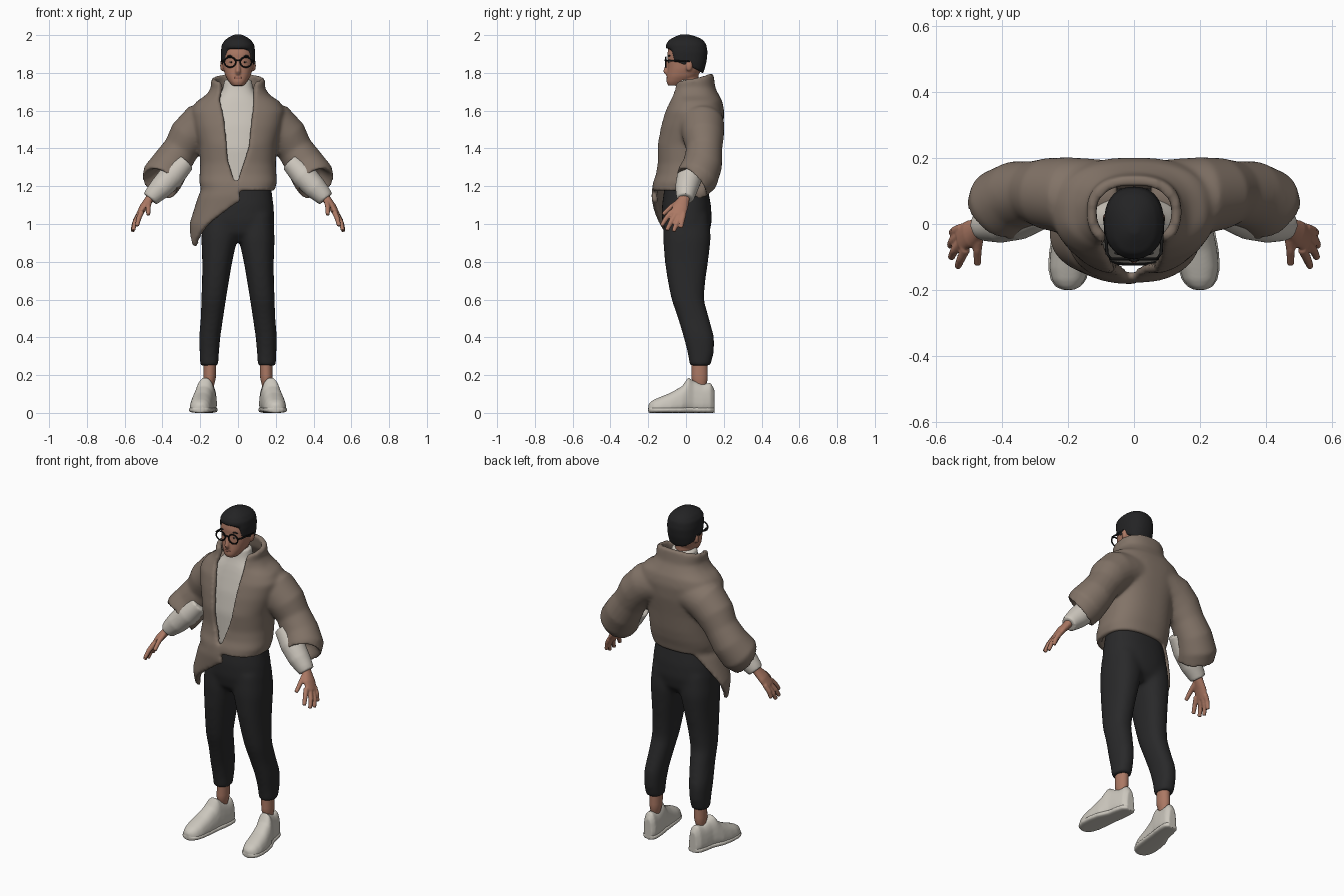
import bpy, bmesh
from math import sin, cos, asin, pi, degrees, copysign
from mathutils import Vector, Matrix

cube = bpy.data.objects.get("Cube")
if cube:
    bpy.data.objects.remove(cube)

SIDES = (("left", 1), ("right", -1))


def material(name, colour):
    mat = bpy.data.materials.new(name)
    mat.use_nodes = True
    mat.diffuse_color = (*colour, 1)
    shader = mat.node_tree.nodes["Principled BSDF"]
    shader.inputs["Base Color"].default_value = (*colour, 1)
    shader.inputs["Roughness"].default_value = 0.8
    return mat


TAUPE = material("taupe fleece", (.225, .173, .137))
CREAM = material("cream knit", (.6, .56, .5))
SHOE = material("off white leather", (.6, .57, .51))
CHARCOAL = material("charcoal cloth", (.022, .022, .023))
HAIR = material("black hair", (.017, .017, .018))
SKIN = material("brown skin", (.41, .19, .127))
LIPS = material("lip brown", (.31, .125, .09))
BLACK = material("glossy black", (.008, .008, .008))
WHITE = material("eye white", (.5, .44, .4))


def loft(bm, rings):
    """Skin a stack of equal closed rings and close both ends with strips."""
    rows = [[bm.verts.new(p) for p in ring] for ring in rings]
    n = len(rows[0])
    for a, b in zip(rows, rows[1:]):
        for i in range(n):
            j = (i + 1) % n
            bm.faces.new((a[i], a[j], b[j], b[i]))
    for row in (rows[0], rows[-1]):
        for i in range(n // 2 - 1):
            bm.faces.new((row[i], row[i + 1], row[n - 2 - i], row[n - 1 - i]))


def section(prof, z):
    """Linear lookup of a profile whose rows start with the height."""
    for lo, hi in zip(prof, prof[1:]):
        if z <= hi[0]:
            break
    k = min(1, max(0, (z - lo[0]) / (hi[0] - lo[0])))
    return [a + (b - a) * k for a, b in zip(lo[1:], hi[1:])]


def wrap(bm, prof, hem, top, thick=0, gap=None, power=2.3, side=1, steps=24, n=48):
    """Body form from rows (z, centre x, half width, front y, back y)."""
    def point(angle, v, inset):
        low, high = hem(angle), top(angle)
        z = low + (high - low) * v
        cx, rx, front, back = section(prof, z)
        s, c = [copysign(abs(f) ** (2 / power), f) for f in (sin(angle), cos(angle))]
        depth = (back - front) / 2 - inset
        return (side * (cx + (rx - inset) * s), (front + back) / 2 - depth * c, z)

    rings = []
    for k in range(steps + 1):
        v = k / steps
        if not thick:
            rings.append([point(2 * pi * i / n, v, 0) for i in range(n)])
            continue
        z = hem(0) + (top(0) - hem(0)) * v
        half = section(gap, z)[0]
        start = copysign(asin((abs(half) / section(prof, z)[1]) ** (power / 2)), half)
        angles = [start + (2 * pi - 2 * start) * i / (n - 1) for i in range(n)]
        rings.append([point(a, v, 0) for a in angles]
                     + [point(a, v, thick) for a in reversed(angles)])
    loft(bm, rings)


def tube(bm, path, side=1, n=16, tail=None):
    """Round form along rows (x, y, z, radius[, second radius]);
    tail fixes the direction of the last three rings."""
    pts = [Vector(p[:3]) for p in path]
    rings = []
    for i, p in enumerate(path):
        t = pts[min(i + 1, len(pts) - 1)] - pts[max(i - 1, 0)]
        if tail and i >= len(pts) - 3:
            t = Vector(tail)
        t.normalize()
        u = t.cross((0, 0, 1) if abs(t.y) > .9 else (0, 1, 0)).normalized()
        w = t.cross(u)
        ring = [pts[i] + u * p[3] * cos(2 * pi * k / n) + w * p[-1] * sin(2 * pi * k / n)
                for k in range(n)]
        rings.append([(side * q.x, q.y, q.z) for q in ring])
    loft(bm, rings)


def ball(bm, centre, size):
    bmesh.ops.create_uvsphere(bm, u_segments=20, v_segments=12, radius=1,
                              matrix=Matrix.Translation(centre) @ Matrix.Diagonal((*size, 1)))


def finish(bm, name, mat, voxel=0, smooth=5):
    bmesh.ops.recalc_face_normals(bm, faces=bm.faces)
    mesh = bpy.data.meshes.new(name)
    bm.to_mesh(mesh)
    bm.free()
    mesh.materials.append(mat)
    for face in mesh.polygons:
        face.use_smooth = True
    ob = bpy.data.objects.new(name, mesh)
    bpy.context.collection.objects.link(ob)
    if voxel:
        blend = ob.modifiers.new("blend", 'REMESH')
        blend.mode, blend.voxel_size, blend.use_smooth_shade = 'VOXEL', voxel, True
        soft = ob.modifiers.new("soften", 'SMOOTH')
        soft.factor, soft.iterations = .5, smooth


def level(z):
    return lambda angle: z


# Jacket: open-fronted shell with a hanging flap, plus pushed-up sleeves
def jacket_hem(angle):
    d = degrees(angle)
    return 1.175 - .3 * max(0, 1 - abs(d - 285) / (95 if d > 285 else 70))


torso = [(.88, 0, .25, -.14, .1), (1, 0, .257, -.168, .12), (1.15, 0, .21, -.183, .13),
         (1.18, 0, .194, -.18, .132), (1.22, 0, .206, -.175, .142), (1.26, 0, .203, -.16, .155),
         (1.32, 0, .2, -.152, .168), (1.42, 0, .207, -.157, .182), (1.52, 0, .235, -.138, .198),
         (1.6, 0, .25, -.115, .202), (1.65, 0, .22, -.092, .192), (1.68, 0, .17, -.085, .176),
         (1.72, 0, .142, -.082, .155), (1.76, 0, .145, -.08, .15), (1.8, 0, .134, -.072, .145)]
opening = [(1.2, -.012), (1.25, .004), (1.4, .06), (1.53, .075), (1.63, .086), (1.75, .102)]
sleeve = [(.05, .092, 1.545, .1), (.12, .09, 1.545, .108), (.2, .085, 1.52, .118),
          (.262, .092, 1.46, .109), (.302, .096, 1.395, .095), (.355, .088, 1.315, .104),
          (.398, .062, 1.25, .112), (.415, .026, 1.212, .103), (.413, .042, 1.228, .078),
          (.38, .075, 1.27, .055)]
bm = bmesh.new()
wrap(bm, torso, jacket_hem, lambda a: 1.795 - .024 * (1 + cos(a)), thick=.03,
     gap=opening, power=2.4, steps=40, n=96)
for _, s in SIDES:
    tube(bm, sleeve, s, n=32, tail=(.4, -.6, -.55))
finish(bm, "jacket", TAUPE, .009, 12)

# Roll-neck sweater and its forearms
bm = bmesh.new()
wrap(bm, [(1.2, 0, .16, -.12, .1), (1.4, 0, .17, -.12, .1), (1.52, 0, .17, -.102, .1),
          (1.6, 0, .16, -.082, .09), (1.66, 0, .125, -.066, .078), (1.69, 0, .092, -.055, .072),
          (1.72, 0, .08, -.046, .07), (1.765, 0, .072, -.04, .07)], level(1.2), level(1.765))
finish(bm, "sweater", CREAM, .01)
for name, s in SIDES:
    bm = bmesh.new()
    tube(bm, [(.28, .04, 1.33, .055), (.35, .02, 1.255, .068), (.41, .003, 1.19, .061),
              (.45, -.003, 1.15, .05), (.465, -.005, 1.132, .044)], s, n=24)
    finish(bm, name + "_sweater_cuff", CREAM, .007, 4)

# Tapered trousers
leg = [(.25, .152, .048, .02, .13), (.32, .152, .051, .008, .148), (.4, .15, .056, -.012, .15),
       (.5, .138, .059, -.042, .122), (.6, .129, .065, -.077, .094), (.7, .119, .071, -.097, .102),
       (.8, .11, .079, -.112, .117), (.93, .098, .096, -.122, .132), (1.05, .095, .09, -.115, .12)]
bm = bmesh.new()
wrap(bm, [(.905, 0, .17, -.07, .085), (.95, 0, .188, -.112, .124), (1.02, 0, .193, -.127, .137),
          (1.1, 0, .188, -.127, .132), (1.22, 0, .172, -.11, .11)], level(.905), level(1.22))
for _, s in SIDES:
    wrap(bm, leg, level(.25), level(1.05), side=s)
finish(bm, "trousers", CHARCOAL, .011, 12)

# Ankles, shoes and soles
last = [(-.2, .2, .014, .042), (-.19, .2, .037, .056), (-.17, .199, .052, .07),
        (-.135, .197, .062, .085), (-.08, .192, .064, .107), (-.02, .183, .061, .142),
        (.012, .174, .055, .188), (.04, .165, .051, .17), (.09, .158, .049, .152),
        (.13, .153, .043, .16), (.15, .15, .026, .125)]


def shoe_ring(row, s, flat):
    y, cx, width, height = row
    ring = []
    for k in range(32):
        a = 2 * pi * k / 32
        c, h = copysign(abs(cos(a)) ** .7, cos(a)), copysign(abs(sin(a)) ** .6, sin(a))
        up = .5 + h / 2
        x = c * (width + .002 if flat else width * (1 - .35 * up * up))
        ring.append((s * (cx + x), y, up * (.032 if flat else height)))
    return ring


for name, s in SIDES:
    bm = bmesh.new()
    wrap(bm, [(.12, .153, .02, .05, .1), (.18, .15, .032, .03, .115),
              (.28, .148, .034, .03, .115)], level(.12), level(.28), power=2, side=s, steps=8)
    finish(bm, name + "_ankle", SKIN)
    for part, flat in (("shoe", False), ("sole", True)):
        bm = bmesh.new()
        loft(bm, [shoe_ring(row, s, flat) for row in last])
        finish(bm, name + "_" + part, SHOE, .006, 3 if flat else 8)

# Hands: palm, thumb and four fingers
fingers = [((.51, -.075, 1.065), (.525, -.105, 1.03), (.535, -.13, .99)),
           ((.522, -.055, 1.05), (.545, -.08, 1.01), (.555, -.102, .966)),
           ((.525, -.033, 1.045), (.55, -.05, 1), (.558, -.066, .96)),
           ((.522, -.012, 1.055), (.543, -.02, 1.02), (.553, -.027, .98)),
           ((.47, -.035, 1.12), (.475, -.08, 1.09), (.475, -.122, 1.05))]
for name, s in SIDES:
    bm = bmesh.new()
    tube(bm, [(.445, 0, 1.17, .027, .03), (.47, -.012, 1.13, .023, .031),
              (.5, -.03, 1.09, .021, .042), (.526, -.045, 1.045, .016, .041)], s)
    for path in fingers:
        tube(bm, [(*p, r) for p, r in zip(path, (.015, .0135, .011))], s, n=12)
    finish(bm, name + "_hand", SKIN, .005, 3)

# Head with neck, nose and ears
bm = bmesh.new()
wrap(bm, [(1.732, 0, .03, -.095, -.02), (1.75, 0, .046, -.103, .02), (1.78, 0, .065, -.102, .06),
          (1.82, 0, .078, -.098, .086), (1.86, 0, .084, -.097, .1), (1.9, 0, .085, -.099, .104),
          (1.95, 0, .078, -.09, .095), (1.98, 0, .05, -.05, .06)], level(1.732), level(1.98))
tube(bm, [(0, .012, 1.68, .05), (0, .015, 1.8, .052)], n=24)
tube(bm, [(0, -.088, 1.875, .008), (0, -.1, 1.84, .01), (0, -.108, 1.808, .014),
          (0, -.1, 1.797, .012)])
for _, s in SIDES:
    ball(bm, (s * .084, .016, 1.838), (.011, .018, .03))
finish(bm, "head", SKIN, .006, 4)


# Cropped hair with a stepped hairline
def hairline(angle):
    c = cos(angle)
    return 1.928 if c > .68 else 1.837 + .042 * c


bm = bmesh.new()
wrap(bm, [(1.79, 0, .07, -.05, .088), (1.82, 0, .083, -.08, .099), (1.86, 0, .089, -.098, .109),
          (1.91, 0, .091, -.106, .114), (1.95, 0, .086, -.106, .108), (1.975, 0, .068, -.09, .09),
          (1.993, 0, .042, -.055, .055), (2.004, 0, .014, -.03, .01)], hairline, level(2.004))
finish(bm, "hair", HAIR, .007, 4)

# Eyes, brows and mouth
for part, mat, spot, size in (("eye", WHITE, (.036, -.085, 1.857), (.011, .0085, .004)),
                              ("iris", BLACK, (.036, -.09, 1.857), (.0055, .005, .0045)),
                              ("brow", HAIR, (.038, -.088, 1.89), (.022, .007, .004))):
    for name, s in SIDES:
        bm = bmesh.new()
        ball(bm, (s * spot[0], *spot[1:]), size)
        finish(bm, name + "_" + part, mat)
bm = bmesh.new()
ball(bm, (0, -.099, 1.774), (.021, .005, .006))
finish(bm, "mouth", LIPS)

# Round glasses
bm = bmesh.new()
for _, s in SIDES:
    turns = [2 * pi * k / 32 for k in range(33)]
    tube(bm, [(.042 + .03 * cos(a), -.106, 1.857 + .027 * sin(a), .004) for a in turns], s, n=8)
    tube(bm, [(.07, -.106, 1.865, .005), (.082, -.09, 1.865, .005), (.089, .02, 1.86, .004)],
         s, n=8)
tube(bm, [(-.014, -.108, 1.865, .004), (0, -.111, 1.868, .004), (.014, -.108, 1.865, .004)], n=8)
finish(bm, "glasses", BLACK)
